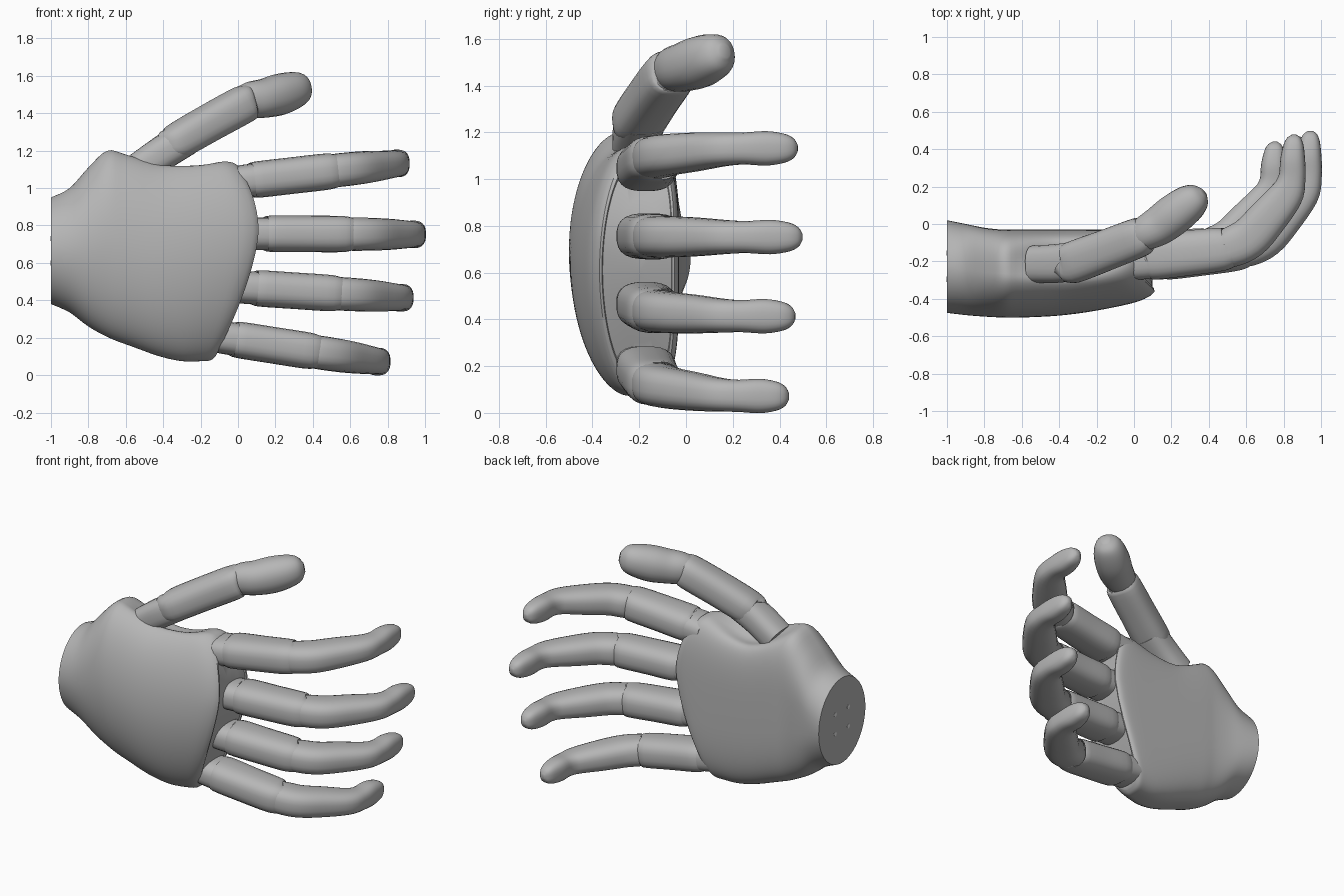
import bpy, bmesh, math
from mathutils import Vector

if "Cube" in bpy.data.objects:
    bpy.data.objects.remove(bpy.data.objects["Cube"])


def material(name, rgb):
    m = bpy.data.materials.new(name)
    m.use_nodes = True
    m.diffuse_color = (*rgb, 1)
    m.node_tree.nodes["Principled BSDF"].inputs["Base Color"].default_value = (*rgb, 1)
    return m


GREY = material("plain grey", (0.47, 0.47, 0.47))
LIGHT = material("pale grey", (0.8, 0.8, 0.8))


def spow(v, p):
    return math.copysign(abs(v) ** p, v)


def bump(t):
    """Smooth hump: one at zero, nothing beyond plus or minus one."""
    return (1 - t * t) ** 2 if abs(t) < 1 else 0


def refine(rows, steps=4):
    """Catmull-Rom interpolation of station rows."""
    rows = [Vector(r) for r in rows]
    out = []
    for i in range(len(rows) - 1):
        a, b = rows[max(i - 1, 0)], rows[i]
        c, d = rows[i + 1], rows[min(i + 2, len(rows) - 1)]
        for k in range(steps):
            t = k / steps
            out.append(b + (c - a) * (t / 2) + (a * 2 - b * 5 + c * 4 - d) * (t * t / 2)
                       + (b * 3 - a - c * 3 + d) * (t ** 3 / 2))
    return out + [rows[-1]]


def skin(name, rings, angle=40):
    """Bridge rings of points into a closed, smooth shaded solid."""
    bm = bmesh.new()
    loops = [[bm.verts.new(p) for p in ring] for ring in rings]
    n = len(loops[0])
    for lo, hi in zip(loops, loops[1:]):
        for i in range(n):
            j = (i + 1) % n
            bm.faces.new((lo[i], lo[j], hi[j], hi[i]))
    bm.faces.new(loops[0])
    bm.faces.new(loops[-1])
    bmesh.ops.recalc_face_normals(bm, faces=bm.faces)
    me = bpy.data.meshes.new(name)
    bm.to_mesh(me)
    bm.free()
    ob = bpy.data.objects.new(name, me)
    bpy.context.collection.objects.link(ob)
    me.materials.append(GREY)
    bpy.ops.object.select_all(action="DESELECT")
    ob.select_set(True)
    bpy.context.view_layer.objects.active = ob
    bpy.ops.object.shade_smooth_by_angle(angle=math.radians(angle))


def limb(name, rows, place=lambda p: p, n=2.7, sides=24):
    """Loft along stations of x, y, z, half depth, half height."""
    rows = refine(rows)
    pts = [place(Vector(r[:3])) for r in rows]
    rings = []
    for i, r in enumerate(rows):
        tan = (pts[min(i + 1, len(pts) - 1)] - pts[max(i - 1, 0)]).normalized()
        side = tan.cross(Vector((0, 0, 1))).normalized()
        up = side.cross(tan)
        ring = []
        for k in range(sides):
            a = math.tau * (k + 0.5) / sides
            ring.append(pts[i] + side * spow(math.cos(a), 2 / n) * r[3]
                        + up * spow(math.sin(a), 2 / n) * r[4])
        rings.append(ring)
    skin(name, rings)


# Palm shell: stations of x, low z, high z, back y, palm y, palm squareness
PALM = [(-1, .38, .95, -.475, .02, 2), (-.9, .335, 1.0, -.487, .0, 2.4),
        (-.8, .26, 1.11, -.495, -.02, 3), (-.7, .205, 1.2, -.5, -.03, 3.4),
        (-.6, .165, 1.185, -.5, -.03, 3.6), (-.4, .105, 1.135, -.49, -.03, 3.6),
        (-.2, .075, 1.135, -.465, -.03, 3.6), (0, .075, 1.15, -.425, -.03, 3.6),
        (.08, .08, 1.14, -.395, -.035, 3.6), (.11, .1, 1.12, -.37, -.05, 3.6)]


def setback(x, z):
    """How far the finger end of the palm curves back at height z."""
    d = z - .77
    edge = .9 * d * d if d > 0 else .42 * (-d) ** 1.5
    return edge * max(0, (x + .6) / .71) ** 1.5


palm_rings = []
for x, z0, z1, y0, y1, sq in refine(PALM):
    ring = []
    for k in range(80):
        a = math.tau * k / 80
        c, s = math.cos(a), math.sin(a)
        n = 1.95 if c < 0 else sq
        y = (y0 + y1) / 2 + (y1 - y0) / 2 * spow(c, 2 / n)
        z = (z0 + z1) / 2 + (z1 - z0) / 2 * spow(s, 2 / n)
        px = x - setback(x, z)
        # Soft hollow along the top that seats the thumb
        if s > 0:
            z -= .075 * s * bump((px + .37) / .37) * bump((y + .17) / .14)
        ring.append((px, y, z))
    palm_rings.append(ring)

# Curved end wall behind a narrow lip
rim = palm_rings[-1]
for f, sunk in ((.94, .002), (.92, .01), (.6, .01), (.3, .01), (.05, .01)):
    wall = []
    for px, y, z in rim:
        zi = .61 + (z - .61) * f
        wall.append((.11 - setback(.11, zi) - sunk, -.2 + (y + .2) * f, zi))
    palm_rings.append(wall)
skin("palm", palm_rings, 45)

# Finger segments in the middle finger's frame
KNUCKLE = [(.03, -.178, 0, .118, .086), (.1, -.178, 0, .12, .088), (.2, -.17, 0, .117, .088)]
PROXIMAL = [(.15, -.175, 0, .1, .085), (.17, -.172, 0, .126, .097), (.36, -.155, 0, .122, .098),
            (.56, -.132, 0, .115, .097), (.59, -.12, 0, .09, .084)]
TIP = [(.54, -.135, 0, .09, .082), (.6, -.122, 0, .108, .089), (.7, -.07, 0, .112, .088),
       (.8, .04, 0, .106, .083), (.9, .165, 0, .092, .073), (.932, .26, 0, .073, .069),
       (.936, .36, 0, .067, .074), (.941, .44, 0, .054, .062), (.944, .48, 0, .036, .042),
       (.945, .498, 0, .012, .014)]

# Name, root x, root z, tilt in degrees, length, reach of the curl
FINGERS = [("index", -.072, 1.025, 6.6, .99, .97), ("middle", 0, .757, -.3, 1, 1),
           ("ring", -.055, .475, -3.8, .99, .955), ("little", -.165, .215, -8.9, .985, .915)]

for finger, rx, rz, tilt, size, curl in FINGERS:
    def place(p, rx=rx, rz=rz, t=math.radians(tilt), size=size, curl=curl):
        return Vector((rx + p.x * size * math.cos(t),
                       -.18 + (p.y + .18) * curl, rz + p.x * size * math.sin(t)))
    for part, rows in (("knuckle", KNUCKLE), ("proximal", PROXIMAL), ("tip", TIP)):
        limb(f"{finger}_{part}", rows, place)

# Thumb
limb("thumb_base", [(-.53, -.215, 1.1, .1, .09), (-.4, -.21, 1.19, .104, .092),
                    (-.28, -.19, 1.265, .104, .092)])
limb("thumb_proximal", [(-.35, -.21, 1.235, .09, .08), (-.325, -.205, 1.25, .112, .096),
                        (-.15, -.14, 1.35, .11, .1), (.03, -.07, 1.448, .105, .1),
                        (.07, -.055, 1.465, .08, .085)])
limb("thumb_tip", [(.02, -.075, 1.45, .08, .085), (.07, -.045, 1.47, .095, .098),
                   (.14, -.005, 1.48, .106, .104), (.22, .055, 1.5, .11, .11),
                   (.3, .115, 1.525, .098, .098), (.35, .15, 1.54, .07, .074),
                   (.375, .168, 1.547, .025, .028)], n=2.2)

# Four small fixings on the flat wrist end
for sy in (-1, 1):
    for sz in (-1, 1):
        bpy.ops.mesh.primitive_cylinder_add(vertices=16, radius=.014, depth=.004, location=(
            -1, -.225 + sy * .07, .665 + sz * .065), rotation=(0, math.pi / 2, 0))
        pin = bpy.context.object
        pin.name = "wrist_fixing"
        pin.data.materials.append(LIGHT)
